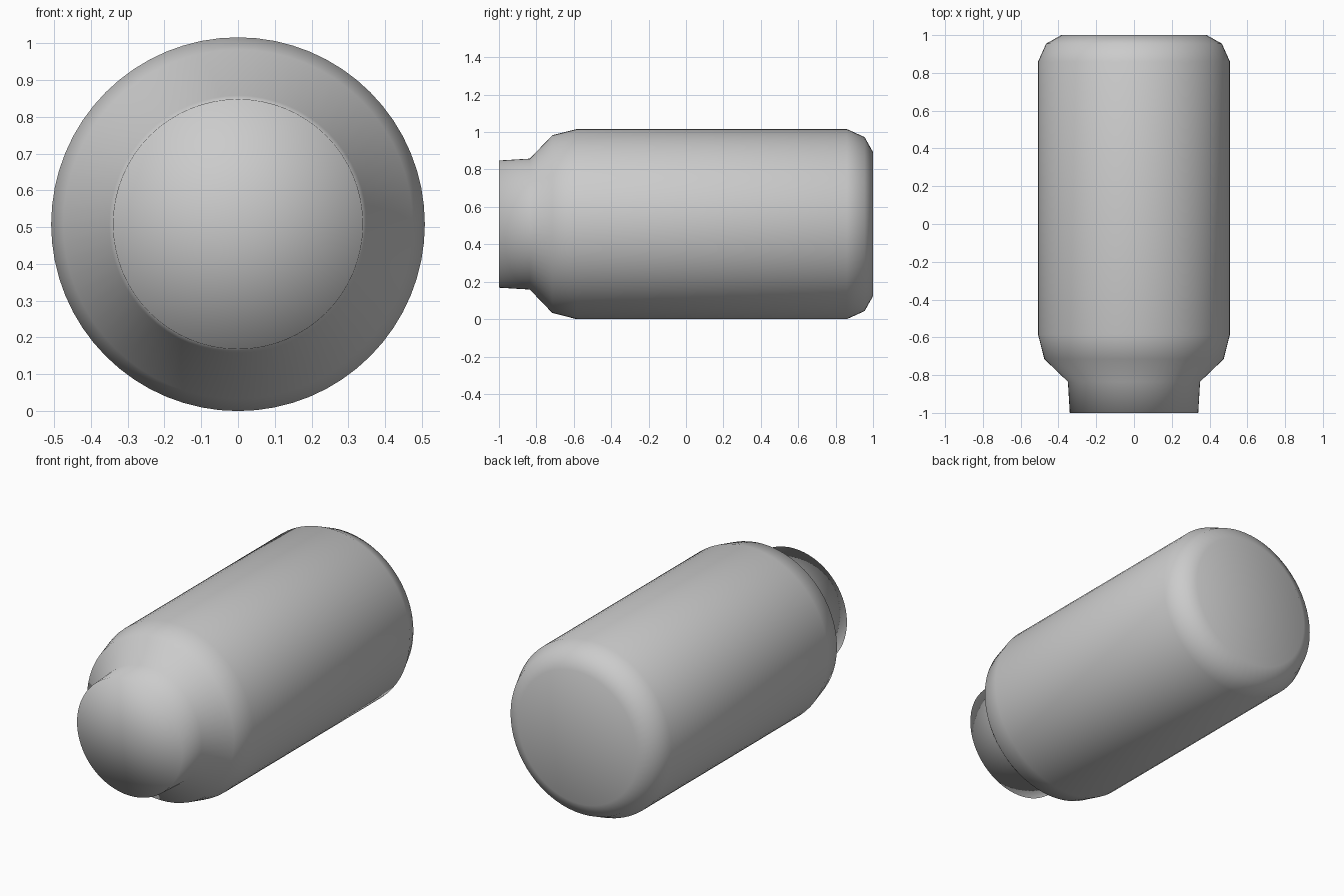
import bpy, bmesh, math

if "Cube" in bpy.data.objects:
    bpy.data.objects.remove(bpy.data.objects["Cube"])

# Jar profile: (y position, radius), from neck opening to base
PROFILE = [(-1.0, 0.34), (-0.835, 0.35), (-0.715, 0.475), (-0.585, 0.508),
           (0.86, 0.508), (0.955, 0.465), (1.0, 0.385)]
SEGMENTS = 64
CENTRE_Z = 0.508

bm = bmesh.new()

# Rings around the y axis
rings = []
for y, r in PROFILE:
    rings.append([bm.verts.new((r * math.cos(2 * math.pi * i / SEGMENTS), y,
                                CENTRE_Z + r * math.sin(2 * math.pi * i / SEGMENTS)))
                  for i in range(SEGMENTS)])

# Side walls
for a, b in zip(rings, rings[1:]):
    for i in range(SEGMENTS):
        j = (i + 1) % SEGMENTS
        bm.faces.new((a[i], a[j], b[j], b[i]))

# Flat end caps, fanned from the centre
for ring, y in ((rings[0], -1.0), (rings[-1], 1.0)):
    hub = bm.verts.new((0, y, CENTRE_Z))
    for i in range(SEGMENTS):
        bm.faces.new((hub, ring[i], ring[(i + 1) % SEGMENTS]))

bmesh.ops.recalc_face_normals(bm, faces=bm.faces)
for f in bm.faces:
    f.smooth = True

mesh = bpy.data.meshes.new("jar_body")
bm.to_mesh(mesh)
bm.free()
bpy.context.collection.objects.link(bpy.data.objects.new("jar_body", mesh))
